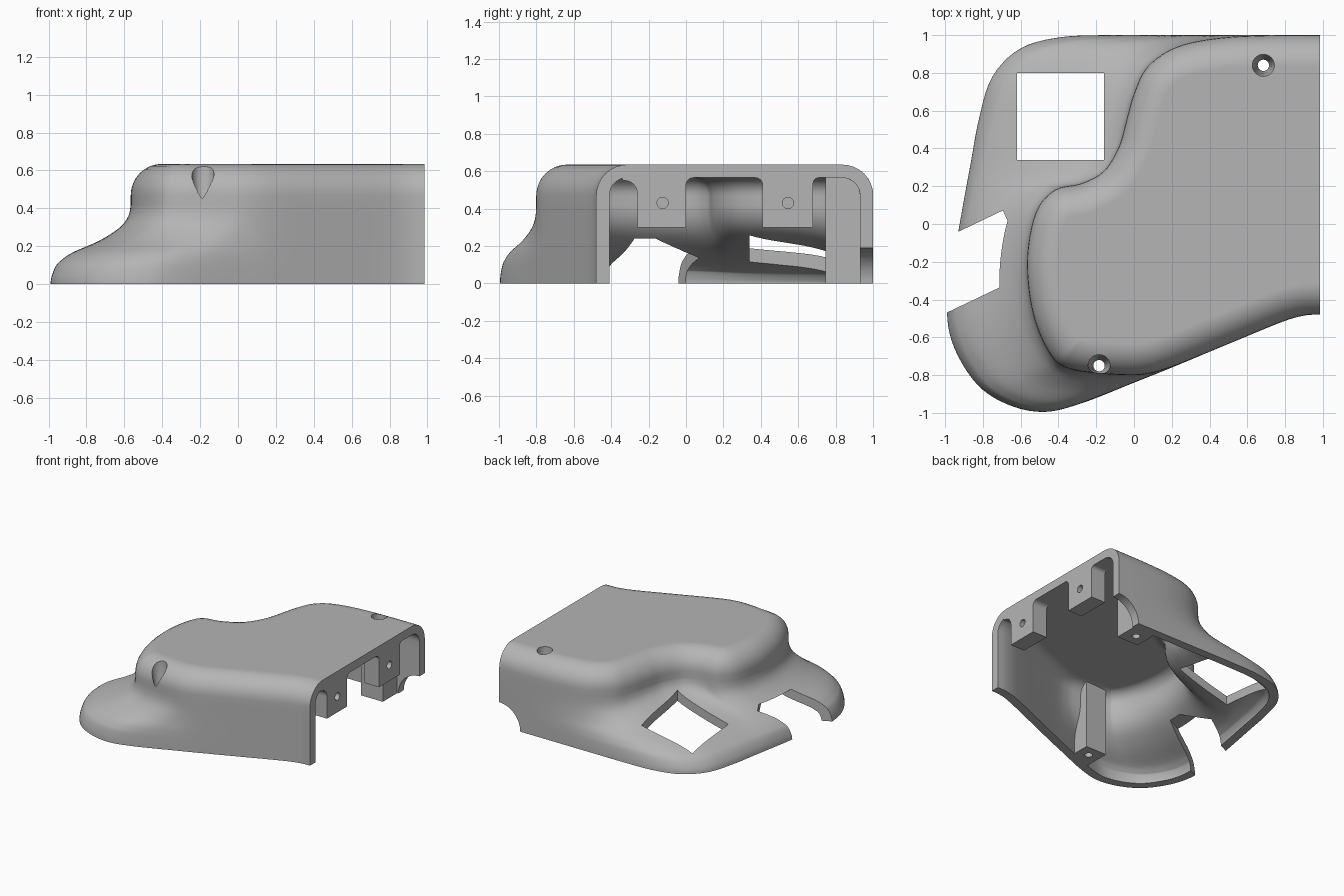
import bpy
import bmesh
from math import sin, cos, pi, atan2
from mathutils import Vector, Matrix

if "Cube" in bpy.data.objects:
    bpy.data.objects.remove(bpy.data.objects["Cube"], do_unlink=True)

GREY = (0.46, 0.46, 0.46, 1)
grey = bpy.data.materials.new("plain_grey")
grey.use_nodes = True
grey.diffuse_color = GREY
for node in grey.node_tree.nodes:
    if node.type == "BSDF_PRINCIPLED":
        node.inputs["Base Color"].default_value = GREY

END = 0.985     # open end of the cover
TOP = 0.635     # height of the plateau
WALL = 0.07     # wall thickness
ROUND = 0.165   # radius of the plateau edge

# Matched outline pairs: foot of the cover (x, y), plateau wall (x, y)
PAIRS = [
    (1.1, 1, 1.1, 1), (.75, 1, .75, 1), (.45, 1, .45, .985), (.2, 1, .22, .935),
    (-.1, 1, .07, .83), (-.38, .99, 0, .69), (-.6, .93, -.04, .55),
    (-.75, .78, -.08, .41), (-.82, .56, -.16, .28), (-.865, .32, -.28, .215),
    (-.9, .13, -.42, .18), (-.93, -.04, -.52, .06), (-.965, -.25, -.565, -.17),
    (-.99, -.47, -.55, -.4), (-.95, -.66, -.5, -.58), (-.83, -.85, -.42, -.72),
    (-.67, -.955, -.33, -.77), (-.48, -.995, -.2, -.79), (-.28, -.95, -.05, -.8),
    (0, -.84, .06, -.795), (.2, -.76, .2, -.757), (.5, -.635, .5, -.635),
    (.78, -.52, .78, -.52), (.9, -.485, .9, -.485), (END, -.48, END, -.48),
    (1.1, -.48, 1.1, -.48)]

# Ledge profile: share of the way from foot to wall, height
LEDGE = [(0, -.1), (0, 0), (.02, .05), (.07, .1), (.14, .13), (.28, .17),
         (.6, .23), (.86, .3), (.97, .36), (1, .42)]


def smooth_path(points, steps):
    """Catmull-Rom curve through points of any dimension."""
    pts = [Vector(p) for p in points]
    pts = [pts[0]] + pts + [pts[-1]]
    out = []
    for a, b, c, d in zip(pts, pts[1:], pts[2:], pts[3:]):
        for k in range(steps):
            t = k / steps
            out.append(b + (c - a) * (t / 2) + (a * 2 - b * 5 + c * 4 - d) * (t * t / 2)
                       + (b * 3 - a - c * 3 + d) * (t ** 3 / 2))
    return out + [pts[-1]]


def inward(path):
    """Unit inward direction at each outline point."""
    result = []
    for i in range(len(path)):
        t = path[min(i + 1, len(path) - 1)] - path[max(i - 1, 0)]
        result.append(Vector((-t.y, t.x)).normalized())
    return result


def make_object(name, bm):
    mesh = bpy.data.meshes.new(name)
    bm.to_mesh(mesh)
    bm.free()
    mesh.materials.append(grey)
    obj = bpy.data.objects.new(name, mesh)
    bpy.context.collection.objects.link(obj)
    return obj


def loft(name, inset=0, closed=False):
    """Skin from the foot outline up over the ledge to the plateau."""
    foot = [Vector(p[:2]) for p in PAIRS]
    wall = [Vector(p[2:]) for p in PAIRS]
    foot_in, wall_in = inward(foot), inward(wall)
    rim = [w + n * ROUND for w, n in zip(wall, wall_in)]
    foot = [p + n * inset for p, n in zip(foot, foot_in)]
    wall = [p + n * inset for p, n in zip(wall, wall_in)]
    foot, wall, rim = (smooth_path(p, 5) for p in (foot, wall, rim))
    profile = [(max(0, min(1, p.x)), p.y) for p in smooth_path(LEDGE, 3)]
    base = TOP - ROUND
    for k in range(9):
        a = k / 8 * pi / 2
        profile.append((2 - cos(a), base + (ROUND - inset) * sin(a)))
    bm = bmesh.new()
    rows = []
    for s, z in profile:
        row = []
        for f, w, r in zip(foot, wall, rim):
            p = f.lerp(w, s) if s <= 1 else w.lerp(r, s - 1)
            row.append(bm.verts.new((p.x, p.y, z)))
        rows.append(row)
    for low, high in zip(rows, rows[1:]):
        for i in range(len(low) - 1):
            bm.faces.new((low[i], low[i + 1], high[i + 1], high[i]))
    plateau = bm.faces.new(rows[-1])
    if closed:
        bm.faces.new(rows[0])
        bm.faces.new([r[0] for r in rows] + [r[-1] for r in reversed(rows)])
    bmesh.ops.recalc_face_normals(bm, faces=bm.faces)
    plateau.normal_update()
    if plateau.normal.z < 0:
        bmesh.ops.reverse_faces(bm, faces=bm.faces)
    return make_object(name, bm)


def box(name, low, high, bevel=0, turn=0):
    """Box between two corners; bevel rounds the edges along x."""
    low, high = Vector(low), Vector(high)
    bm = bmesh.new()
    bmesh.ops.create_cube(bm, size=1)
    bmesh.ops.scale(bm, vec=high - low, verts=bm.verts)
    if bevel:
        edges = [e for e in bm.edges
                 if abs(e.verts[0].co.x - e.verts[1].co.x) > 1e-4]
        bmesh.ops.bevel(bm, geom=edges, offset=bevel, segments=6, profile=0.5,
                        affect="EDGES")
    bm.transform(Matrix.Translation((low + high) / 2) @ Matrix.Rotation(turn, 4, "Z"))
    return make_object(name, bm)


def rod(name, centre, radius, length, axis):
    bm = bmesh.new()
    bmesh.ops.create_cone(bm, cap_ends=True, segments=48, radius1=radius,
                          radius2=radius, depth=length)
    spin = Matrix.Rotation(pi / 2, 4, "Y" if axis == "x" else "X")
    bm.transform(Matrix.Translation(centre) @ spin)
    return make_object(name, bm)


def screw_cutter(name, x, y):
    """Narrow hole that flares into a wide head recess."""
    bm = bmesh.new()
    rings = []
    for radius, z in ((.03, -.2), (.03, .34), (.042, .46), (.058, .56), (.058, .8)):
        rings.append([bm.verts.new((x + radius * cos(k * pi / 16),
                                    y + radius * sin(k * pi / 16), z))
                      for k in range(32)])
    for a, b in zip(rings, rings[1:]):
        for k in range(32):
            j = (k + 1) % 32
            bm.faces.new((a[k], a[j], b[j], b[k]))
    bm.faces.new(rings[0][::-1])
    bm.faces.new(rings[-1])
    return make_object(name, bm)


def apply_all(obj):
    bpy.ops.object.select_all(action="DESELECT")
    obj.select_set(True)
    bpy.context.view_layer.objects.active = obj
    for mod in list(obj.modifiers):
        bpy.ops.object.modifier_apply(modifier=mod.name)


def combine(obj, other, operation, keep=False):
    mod = obj.modifiers.new("combine", "BOOLEAN")
    mod.operation, mod.object, mod.solver = operation, other, "EXACT"
    apply_all(obj)
    if not keep:
        bpy.data.objects.remove(other, do_unlink=True)


# Hollow cover
cover = loft("cover_shell")
thick = cover.modifiers.new("wall", "SOLIDIFY")
thick.thickness, thick.offset, thick.use_even_offset = WALL, -1, True
apply_all(cover)

# Screw posts, kept inside the skin
core = loft("core", inset=0.03, closed=True)
for name, low, high in (
        ("rear_post", (.59, .745, -.05), (.785, 1.1, .7)),
        ("front_post", (-.28, -1.1, -.05), (-.09, -.66, .7))):
    post = box(name, low, high)
    combine(post, core, "INTERSECT", keep=True)
    combine(cover, post, "UNION")
bpy.data.objects.remove(core, do_unlink=True)

# End tabs with rounded gaps between them
tabs = box("end_tabs", (END - .13, -.34, .3), (1.05, .8, .59))
for low, high, top, bevel in ((-.41, -.26, .55, .07), (0, .41, .565, .04),
                              (.68, .86, .565, .03)):
    gap = box("gap", (.5, low, 0), (1.2, high, top), bevel)
    combine(tabs, gap, "DIFFERENCE")
combine(cover, tabs, "UNION")
for y in (-.125, .545):
    combine(cover, rod("tab_hole", (END, y, .43), .03, .6, "x"), "DIFFERENCE")

# Ledge window, side opening, corner notch and screw holes
combine(cover, box("window", (-.62, .34, -.2), (-.16, .8, .5)), "DIFFERENCE")
opening = box("opening", (-1.34, -.435, -.2), (-.58, -.075, .24), turn=atan2(.43, .9))
combine(cover, opening, "DIFFERENCE")
combine(cover, rod("notch", (END, .95, 0), .19, .4, "y"), "DIFFERENCE")
for x, y in ((.685, .84), (-.185, -.75)):
    combine(cover, screw_cutter("screw_hole", x, y), "DIFFERENCE")

# Trim the foot and the open end flat
combine(cover, box("trim", (-1.5, -1.5, 0), (END, 1.5, 1)), "INTERSECT")

bpy.ops.object.shade_smooth_by_angle(angle=pi / 6)
normals = cover.modifiers.new("even_shading", "WEIGHTED_NORMAL")
normals.keep_sharp = True
